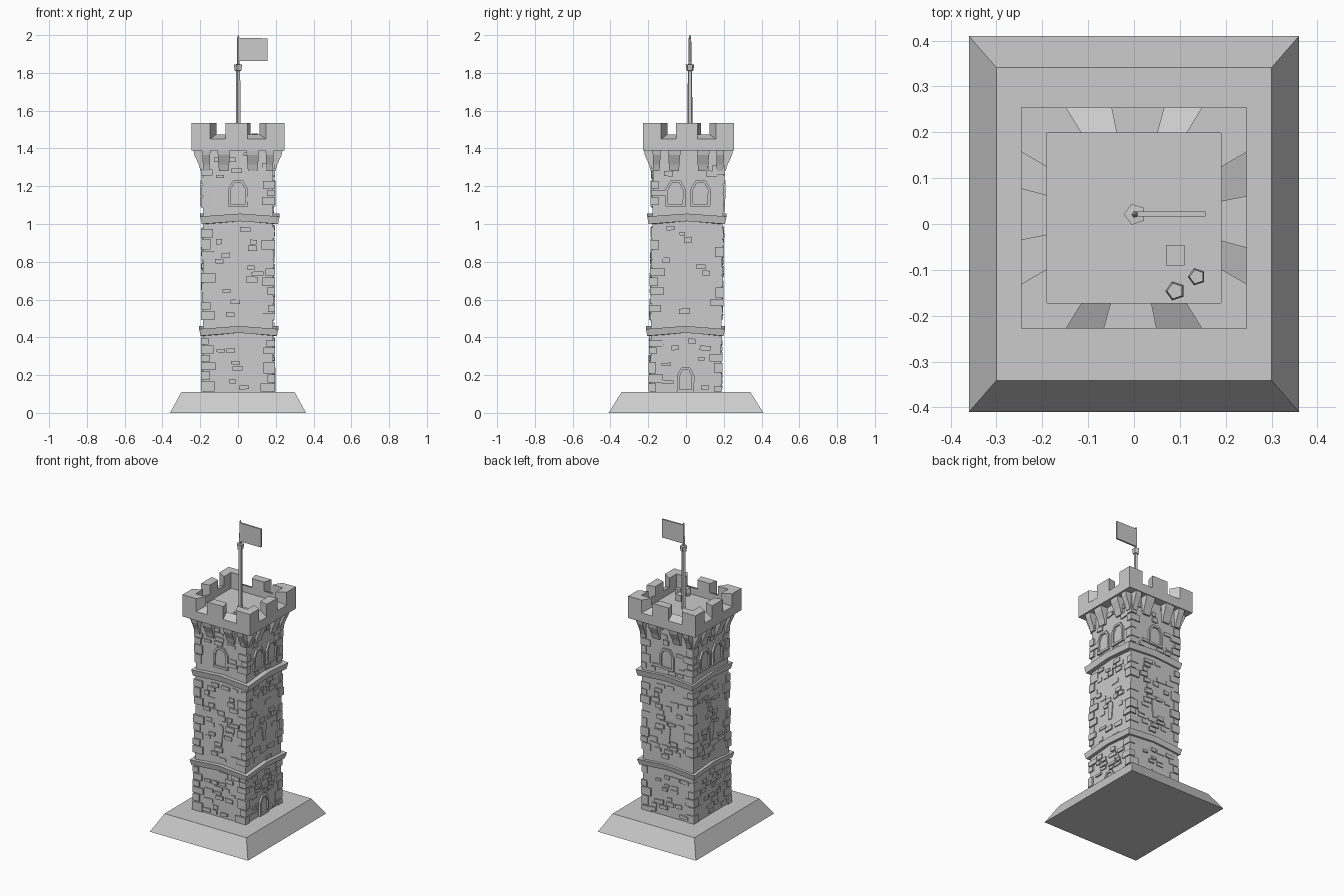
import bpy, bmesh, math, random
from mathutils import Vector

if "Cube" in bpy.data.objects:
    bpy.data.objects.remove(bpy.data.objects["Cube"])

random.seed(7)
H = 0.186                      # half width of the shaft
BODY_Z0, BODY_Z1 = 0.10, 1.40


def lean(z):
    """The shaft leans slightly backwards."""
    return -0.003 + 0.016 * (z - 0.11) / 1.28


def turn(x, y, k):
    for _ in range(k % 4):
        x, y = -y, x
    return x, y


def wall(k, u, z, d):
    """Point on wall k (0 front, 1 right, 2 back, 3 left), d outward."""
    x, y = turn(u, -H - d, k)
    return Vector((x, y + lean(z), z))


def finish(name, bm):
    bmesh.ops.recalc_face_normals(bm, faces=bm.faces[:])
    me = bpy.data.meshes.new(name)
    bm.to_mesh(me)
    bm.free()
    ob = bpy.data.objects.new(name, me)
    bpy.context.collection.objects.link(ob)
    return ob


def loft(bm, rings, cap=True):
    """Skin closed rings of equal length, capping both ends."""
    vs = [[bm.verts.new(p) for p in r] for r in rings]
    n = len(vs[0])
    for a, b in zip(vs, vs[1:]):
        for i in range(n):
            bm.faces.new((a[i], a[(i + 1) % n], b[(i + 1) % n], b[i]))
    if cap:
        bm.faces.new(vs[0][::-1])
        bm.faces.new(vs[-1])
    return vs


def rect(hx, hy, z, cx=0, cy=0):
    return [(cx + sx * hx, cy + sy * hy, z) for sx, sy in ((-1, -1), (1, -1), (1, 1), (-1, 1))]


def ngon(n, r, z, cx, cy):
    return [(cx + r * math.cos(math.tau * i / n + math.pi), cy + r * math.sin(math.tau * i / n + math.pi), z)
            for i in range(n)]


# sloped plinth
bm = bmesh.new()
loft(bm, [rect(0.36, 0.41, 0), rect(0.30, 0.341, 0.11)])
finish("plinth", bm)

# shaft
bm = bmesh.new()
loft(bm, [rect(H, H, z, 0, lean(z)) for z in (BODY_Z0, BODY_Z1)])
finish("shaft", bm)

# openings: wall, u, z bottom, z top, half width
windows = [(0, 0, 1.093, 1.23, 0.053), (2, 0, 1.093, 1.23, 0.053)]
windows += [(k, u, 1.093, 1.23, 0.053) for k in (1, 3) for u in (-0.066, 0.066)]
door = (1, 0, 0.11, 0.24, 0.046)
slits = [(k, 0, 0.60, 0.72, 0.022) for k in range(4)]
blocked = windows + [door] + slits


def arch(k, u, z0, z1, hw, d):
    zs = z0 + (z1 - z0) * 0.68
    return [wall(k, u + a * hw, z, d) for a, z in
            ((-1, z0), (1, z0), (1, zs), (0.5, z1), (-0.5, z1), (-1, zs))]


def arched_opening(name, k, u, z0, z1, hw):
    bm = bmesh.new()
    t = 0.014
    inner = (k, u, z0 + t, z1 - t, hw - t)
    loft(bm, [arch(k, u, z0, z1, hw, -0.005), arch(k, u, z0, z1, hw, 0.012),
              arch(*inner, 0.012), arch(*inner, 0.002)])
    finish(name, bm)


for i, w in enumerate(windows):
    arched_opening(f"arched_window_{i}", *w)
arched_opening("door", *door)

# arrow slits, narrower at the foot
for k, u, z0, z1, hw in slits:
    bm = bmesh.new()
    loft(bm, [[wall(k, a, z, d) for a, z in
               ((-0.012, z0), (0.012, z0), (hw, z1 - 0.02), (0.012, z1), (-0.012, z1), (-hw, z1 - 0.02))]
              for d in (-0.005, 0.006)])
    finish(f"arrow_slit_{k}", bm)


def in_band(z0, z1):
    return any(z0 < b1 and z1 > b0 for b0, b1 in ((0.41, 0.46), (1.0, 1.055)))


# scattered facing stones
bm = bmesh.new()
for k in range(4):
    z = 0.125
    while z < 1.36:
        h = random.uniform(0.018, 0.03)
        u = -0.13 + random.uniform(0, 0.05)
        while u < 0.10:
            w = random.uniform(0.03, 0.065)
            hit = any(b[0] == k and abs(u + w / 2 - b[1]) < b[4] + w / 2 and z < b[3] and z + h > b[2]
                      for b in blocked)
            if not hit and not in_band(z, z + h) and random.random() < 0.5:
                d = random.uniform(0.004, 0.010)
                j = [random.uniform(-0.003, 0.003) for _ in range(4)]
                c = ((u, z + j[0]), (u + w, z + j[1]), (u + w, z + h + j[2]), (u, z + h + j[3]))
                loft(bm, [[wall(k, a, b, e) for a, b in c] for e in (-0.004, d)])
            u += w + random.uniform(0.008, 0.03)
        z += h + 0.008
finish("facing_stones", bm)

# corner quoins
bm = bmesh.new()
for k in range(4):
    z, flip = 0.112, k % 2
    while z < 1.34:
        h = random.uniform(0.03, 0.06)
        if not in_band(z, z + h) and random.random() < 0.9:
            a, b = random.uniform(0.05, 0.07), random.uniform(0.028, 0.042)
            if flip:
                a, b = b, a
            o = H + random.uniform(0.004, 0.011)
            ring = [turn(x, y, k) for x, y in ((H - a, -o), (o, -o), (o, -H + b), (H - a, -H + b))]
            loft(bm, [[(x, y + lean(z), q) for x, y in ring] for q in (z, z + h)])
        z += h + 0.006
        flip = not flip
finish("corner_quoins", bm)

# string courses, raised at the middle of each wall
for name, z0, z1, up, cx in (("lower_band", 0.408, 0.444, 0.016, 0.004), ("upper_band", 1.0, 1.04, 0.015, 0.01)):
    bm = bmesh.new()
    rings = []
    for r, z in ((0.17, z0), (0.202, z0), (0.21, z1), (0.17, z1)):
        ring = []
        for k in range(4):
            for u, lift in ((-r, 0), (0, up)):
                x, y = turn(u, -r, k)
                ring.append((x + cx, y + lean(z) - 0.004, z + lift))
        rings.append(ring)
    loft(bm, rings, cap=False)
    finish(name, bm)

# crown: low parapet wall with outward sloping gaps and merlons
CY, OUT, INN = 0.013, 0.247, 0.19
BOTTOM, DECK, TOP = 1.39, 1.43, 1.535


def crown(k, t, r, z):
    x, y = turn(t * r, -r, k)
    return (x, y * 0.977 + CY, z)


bm = bmesh.new()
cuts = [-1, -0.6, -0.27, 0.2, 0.6, 1]
for k in range(4):
    for i in range(5):
        a, b = cuts[i], cuts[i + 1]
        zo, zi = (TOP, TOP) if i % 2 == 0 else (1.45, 1.475)
        ring = ((a, OUT, zo), (b, OUT, zo), (b, INN, zi), (a, INN, zi))
        low = [crown(k, t, r, BOTTOM) for t, r, z in ring]
        loft(bm, [low, [crown(k, *p) for p in ring]])
finish("battlements", bm)

bm = bmesh.new()
loft(bm, [rect(0.2, 0.195, z, 0, CY) for z in (BOTTOM, DECK)])
finish("roof_deck", bm)

# corbels under the crown
bm = bmesh.new()
profile = ((-0.01, 1.28), (0.012, 1.28), (0.022, 1.315), (0.045, 1.365), (0.05, 1.395), (-0.01, 1.395))
for k in range(4):
    for u in (-0.168, -0.075, 0.078, 0.168):
        hw = 0.034 if abs(u) < 0.1 else 0.022
        loft(bm, [[wall(k, u + s * hw * (0.75 + 0.25 * (z - 1.28) / 0.115), z, d) for d, z in profile]
                  for s in (-1, 1)])
finish("corbels", bm)

# flagpole with collar and spike
bm = bmesh.new()
loft(bm, [ngon(5, r, z, 0.002, 0.021) for r, z in
          ((0.014, DECK - 0.01), (0.012, 1.81), (0.019, 1.812), (0.024, 1.845), (0.008, 1.846),
           (0.007, 1.985), (0.002, 2.0))])
finish("flagpole", bm)

bm = bmesh.new()
loft(bm, [[(x, y, z) for x, z in ((0.0, 1.862), (0.156, 1.862), (0.156, 1.983), (0.0, 1.985))]
          for y in (0.016, 0.027)])
finish("flag", bm)

# crate and two barrels on the deck
bm = bmesh.new()
loft(bm, [rect(0.02, 0.022, z, 0.09, -0.068) for z in (DECK, 1.47)])
finish("crate", bm)
for i, (x, y, r, top) in enumerate(((0.09, -0.146, 0.02, 1.48), (0.137, -0.115, 0.018, 1.475))):
    bm = bmesh.new()
    loft(bm, [ngon(5, q, z, x, y) for q, z in ((r * 0.85, DECK), (r * 1.1, (DECK + top) / 2), (r * 0.9, top))])
    finish(f"barrel_{i}", bm)
